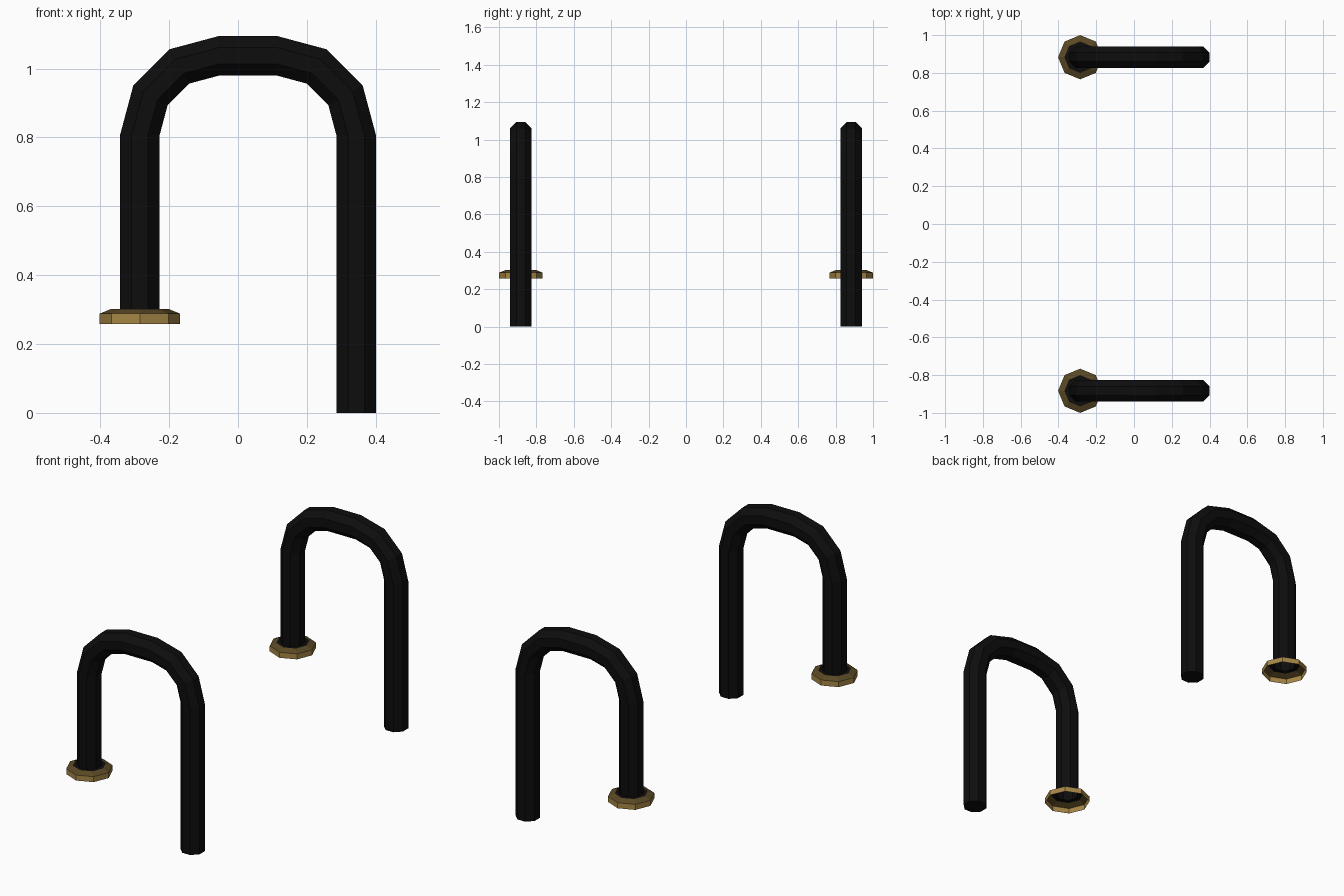
import bpy, bmesh
from math import cos, sin, pi, radians

if "Cube" in bpy.data.objects:
    bpy.data.objects.remove(bpy.data.objects["Cube"])

Y = 0.883            # distance of each pipe from the centre
LEFT, RIGHT = -0.285, 0.343


def material(name, rgb):
    m = bpy.data.materials.new(name)
    m.diffuse_color = (*rgb, 1)
    m.use_nodes = True
    m.node_tree.nodes["Principled BSDF"].inputs["Base Color"].default_value = m.diffuse_color
    return m


black = material("black", (0.004, 0.004, 0.004))
bronze = material("bronze", (0.10, 0.065, 0.018))
gold = material("gold", (0.38, 0.24, 0.06))


def finish(name, bm, mats):
    # mirror across y = 0 to make the second copy
    bmesh.ops.recalc_face_normals(bm, faces=bm.faces)
    mesh = bpy.data.meshes.new(name)
    bm.to_mesh(mesh)
    bm.free()
    for m in mats:
        mesh.materials.append(m)
    ob = bpy.data.objects.new(name, mesh)
    bpy.context.collection.objects.link(ob)
    mod = ob.modifiers.new("Mirror", 'MIRROR')
    mod.use_axis = (False, True, False)
    mod.use_mirror_merge = False
    return ob


def bridge(bm, rings, mat_ids):
    for a, b, mi in zip(rings, rings[1:], mat_ids):
        n = len(a)
        for i in range(n):
            f = bm.faces.new((a[i], a[(i + 1) % n], b[(i + 1) % n], b[i]))
            f.material_index = mi


# Bent pipe: octagonal section swept up, over two bends and down
bend, z_bend = 0.23, 0.807
path = [(LEFT, 0.30, 180)]
path += [(LEFT + bend + bend * cos(radians(a)), z_bend + bend * sin(radians(a)), a)
         for a in (180, 150, 120, 90)]
path += [(RIGHT - bend + bend * cos(radians(a)), z_bend + bend * sin(radians(a)), a)
         for a in (90, 60, 30, 0)]
path += [(RIGHT, 0.0, 0)]
R = 0.0575 / cos(pi / 8)
bm = bmesh.new()
rings = []
for x, z, a in path:
    ring = []
    for i in range(8):
        t = pi / 8 + i * pi / 4
        u, v = R * cos(t), R * sin(t)
        ring.append(bm.verts.new((x + u * cos(radians(a)), Y + v,
                                  z + u * sin(radians(a)))))
    rings.append(ring)
bridge(bm, rings, [0] * len(rings))
bm.faces.new(rings[-1])
finish("bent_pipe", bm, [black])

# Octagonal flange: open-bottomed collar around the short leg
bm = bmesh.new()
rings = []
for r, z in ((0.117, 0.258), (0.117, 0.288), (0.083, 0.302), (0.055, 0.302)):
    rings.append([bm.verts.new((LEFT + r * cos(i * pi / 4), Y + r * sin(i * pi / 4), z))
                  for i in range(8)])
bridge(bm, rings, [0, 1, 2])
finish("pipe_flange", bm, [gold, bronze, black])
